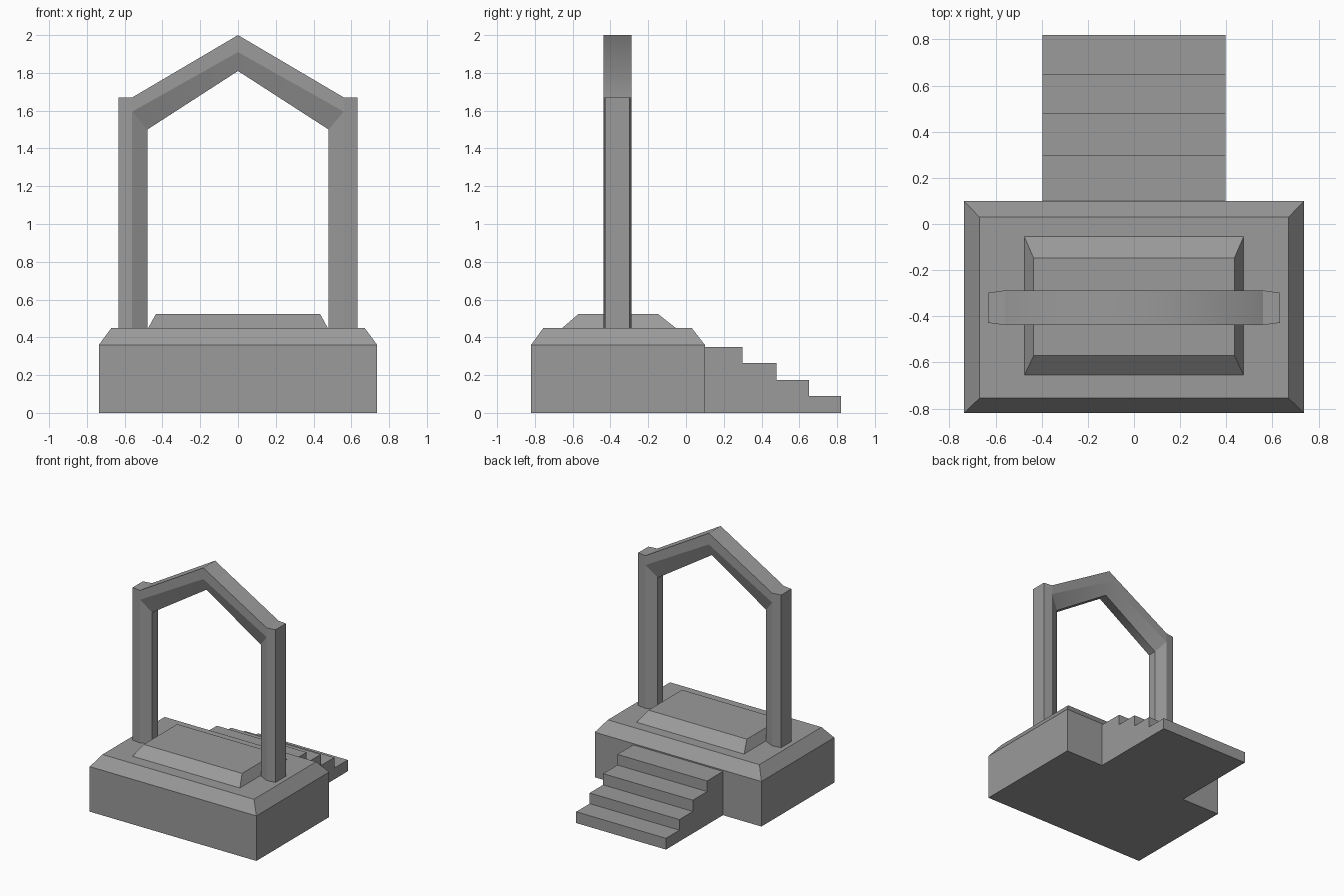
import bpy, bmesh

if "Cube" in bpy.data.objects:
    bpy.data.objects.remove(bpy.data.objects["Cube"])

# Dark grey stone
stone = bpy.data.materials.new("dark_stone")
stone.diffuse_color = (0.325, 0.325, 0.325, 1.0)
stone.use_nodes = True
stone.node_tree.nodes["Principled BSDF"].inputs["Base Color"].default_value = stone.diffuse_color


def add_object(name, verts, faces, mirror=False):
    mesh = bpy.data.meshes.new(name)
    mesh.from_pydata(verts, [], faces)
    bm = bmesh.new()
    bm.from_mesh(mesh)
    if mirror:
        geom = bm.verts[:] + bm.edges[:] + bm.faces[:]
        bmesh.ops.mirror(bm, geom=geom, axis='X', merge_dist=0.0001)
        bmesh.ops.remove_doubles(bm, verts=bm.verts[:], dist=0.0001)
        # Shade softly across the ridge only
        for f in bm.faces:
            f.smooth = True
        for e in bm.edges:
            e.smooth = all(abs(v.co.x) < 0.001 for v in e.verts)
    bmesh.ops.recalc_face_normals(bm, faces=bm.faces[:])
    bm.to_mesh(mesh)
    bm.free()
    mesh.materials.append(stone)
    ob = bpy.data.objects.new(name, mesh)
    bpy.context.collection.objects.link(ob)
    return ob


def stacked_block(name, rings):
    """Loft through rectangles given as (half width, y min, y max, z)."""
    verts = []
    for hx, y0, y1, z in rings:
        verts += [(-hx, y0, z), (hx, y0, z), (hx, y1, z), (-hx, y1, z)]
    n = len(rings)
    faces = [(0, 1, 2, 3), tuple(range(4 * n - 4, 4 * n))]
    for r in range(n - 1):
        for i in range(4):
            j = (i + 1) % 4
            faces.append((4 * r + i, 4 * r + j, 4 * r + 4 + j, 4 * r + 4 + i))
    return add_object(name, verts, faces)


# Plinth with chamfered top edge
stacked_block("plinth", [(0.737, -0.82, 0.10, 0.0),
                         (0.737, -0.82, 0.10, 0.36),
                         (0.67, -0.755, 0.03, 0.45)])

# Raised pad with sloped sides
stacked_block("raised_pad", [(0.475, -0.655, -0.055, 0.45),
                             (0.435, -0.57, -0.147, 0.523)])

# Stairs: stepped side profile swept across x
steps = [(0.30, 0.35), (0.48, 0.265), (0.65, 0.175), (0.82, 0.09)]
profile, y = [(0.10, 0.0)], 0.10
for y_end, z in steps:
    profile += [(y, z), (y_end, z)]
    y = y_end
profile.append((0.82, 0.0))
n = len(profile)
verts = [(x, py, pz) for x in (-0.397, 0.397) for py, pz in profile]
faces = [tuple(range(n)), tuple(range(n, 2 * n))]
faces += [(i, (i + 1) % n, n + (i + 1) % n, n + i) for i in range(n)]
add_object("stairs", verts, faces)

# Gabled gate frame: right half as (x, z, half depth), then mirrored
FRAME_Y = -0.363
points = {
    "outer_foot": (0.632, 0.45, 0.065), "outer_top": (0.632, 1.67, 0.065),
    "mid_foot": (0.56, 0.45, 0.075), "mid_knee": (0.56, 1.595, 0.075),
    "mid_top": (0.56, 1.67, 0.075),
    "inner_foot": (0.48, 0.45, 0.035), "inner_knee": (0.48, 1.50, 0.035),
    "peak_top": (0.0, 2.0, 0.075), "peak_mid": (0.0, 1.91, 0.075),
    "peak_inner": (0.0, 1.81, 0.035),
}
names = list(points)
k = len(names)
verts = [(x, FRAME_Y + s * d, z) for s in (-1, 1) for x, z, d in points.values()]
# Front panels, repeated on the back
panels = ["outer_foot outer_top mid_top mid_knee mid_foot",
          "mid_foot mid_knee inner_knee inner_foot",
          "mid_knee mid_top peak_top peak_mid",
          "mid_knee peak_mid peak_inner inner_knee"]
faces = []
for panel in panels:
    idx = [names.index(p) for p in panel.split()]
    faces += [tuple(idx), tuple(i + k for i in reversed(idx))]
# Faces joining front to back around the outline
outline = ("peak_inner inner_knee inner_foot mid_foot outer_foot "
           "outer_top mid_top peak_top").split()
for a, b in zip(outline, outline[1:]):
    i, j = names.index(a), names.index(b)
    faces.append((i, j, j + k, i + k))
add_object("gate_frame", verts, faces, mirror=True)
